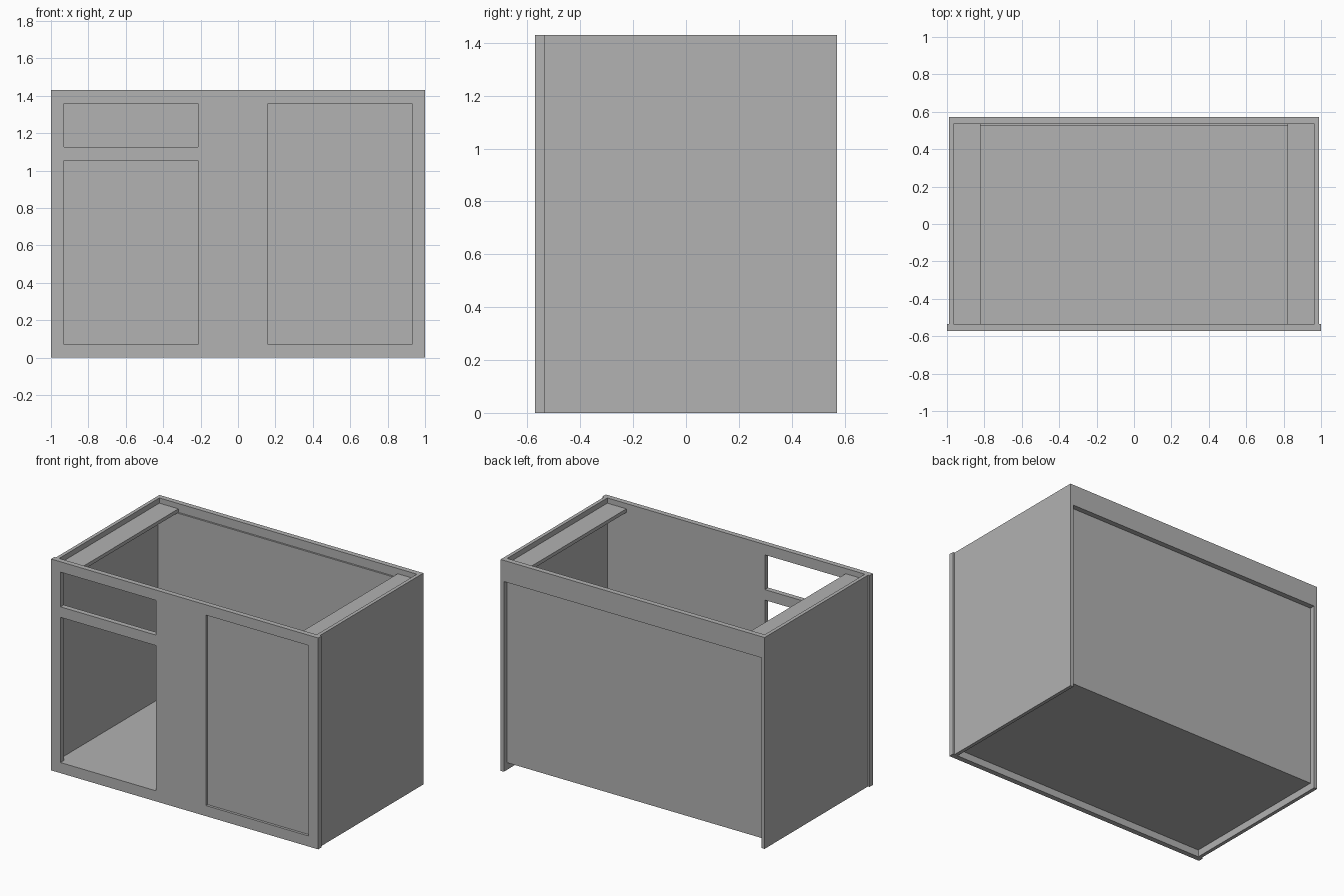
import bpy
import bmesh

cube = bpy.data.objects.get("Cube")
if cube:
    bpy.data.objects.remove(cube, do_unlink=True)

# Single plain grey for the whole carcass
GREY = (0.445, 0.445, 0.445, 1.0)
grey = bpy.data.materials.new("plain_grey")
grey.use_nodes = True
grey.diffuse_color = GREY
grey.node_tree.nodes["Principled BSDF"].inputs["Base Color"].default_value = GREY

# Main dimensions
HEIGHT = 1.43
FRONT, BACK = -0.571, 0.571
BOARD = 0.0355            # face frame and back rail thickness
PLY = 0.024               # sides, floor and stretchers
FRAME_BACK = FRONT + BOARD
RAIL_FRONT = BACK - BOARD
SIDE_OUT = 0.988
SIDE_IN = SIDE_OUT - PLY
FLOOR_TOP = 0.0715
STRETCHER_TOP = HEIGHT - BOARD
PANEL_IN = RAIL_FRONT - 0.012


def add_mesh(name, bm):
    bmesh.ops.recalc_face_normals(bm, faces=bm.faces[:])
    mesh = bpy.data.meshes.new(name)
    bm.to_mesh(mesh)
    bm.free()
    mesh.materials.append(grey)
    obj = bpy.data.objects.new(name, mesh)
    bpy.context.collection.objects.link(obj)
    return obj


def box(name, x, y, z):
    """Box between the given (low, high) ranges."""
    bm = bmesh.new()
    bmesh.ops.create_cube(bm, size=1.0)
    for v in bm.verts:
        v.co = [r[0] if c < 0 else r[1] for c, r in zip(v.co, (x, y, z))]
    return add_mesh(name, bm)


def face_frame(name, xs, zs, openings):
    """Grid of faces with openings left out, extruded to board thickness."""
    bm = bmesh.new()
    grid = [[bm.verts.new((x, FRONT, z)) for z in zs] for x in xs]
    for i in range(len(xs) - 1):
        for j in range(len(zs) - 1):
            if (i, j) not in openings:
                bm.faces.new((grid[i][j], grid[i + 1][j],
                              grid[i + 1][j + 1], grid[i][j + 1]))
    out = bmesh.ops.extrude_face_region(bm, geom=bm.faces[:])
    moved = [g for g in out["geom"] if isinstance(g, bmesh.types.BMVert)]
    bmesh.ops.translate(bm, verts=moved, vec=(0, BOARD, 0))
    loose = [v for v in bm.verts if not v.link_faces]
    bmesh.ops.delete(bm, geom=loose, context="VERTS")
    return add_mesh(name, bm)


# Face frame: drawer and door openings on one side, tall opening on the other
frame_x = [-1, -0.929, -0.215, 0.16, 0.929, 1]
frame_z = [0, FLOOR_TOP, 1.054, 1.125, 1.36, HEIGHT]
face_frame("face_frame", frame_x, frame_z,
           {(1, 1), (1, 3), (3, 1), (3, 2), (3, 3)})

# Blind panel filling the tall opening, flush with the back of the frame
box("blind_panel", (frame_x[3], frame_x[4]),
    (FRAME_BACK - 0.018, FRAME_BACK), (frame_z[1], frame_z[4]))

# Side panels and top stretchers
for side, s in (("left", 1), ("right", -1)):
    box(side + "_side_panel", sorted((s * SIDE_IN, s * SIDE_OUT)),
        (FRAME_BACK, BACK), (0, HEIGHT))
    box(side + "_top_stretcher", sorted((s * 0.821, s * SIDE_IN)),
        (FRAME_BACK, RAIL_FRONT), (STRETCHER_TOP - PLY, STRETCHER_TOP))

# Floor, thin back panel and back rail
inside = (-SIDE_IN, SIDE_IN)
box("floor_panel", inside, (FRAME_BACK, PANEL_IN), (FLOOR_TOP - PLY, FLOOR_TOP))
box("back_panel", inside, (PANEL_IN, RAIL_FRONT),
    (FLOOR_TOP - PLY, STRETCHER_TOP - PLY))
box("back_rail", inside, (RAIL_FRONT, BACK), (HEIGHT - 0.143, HEIGHT))
